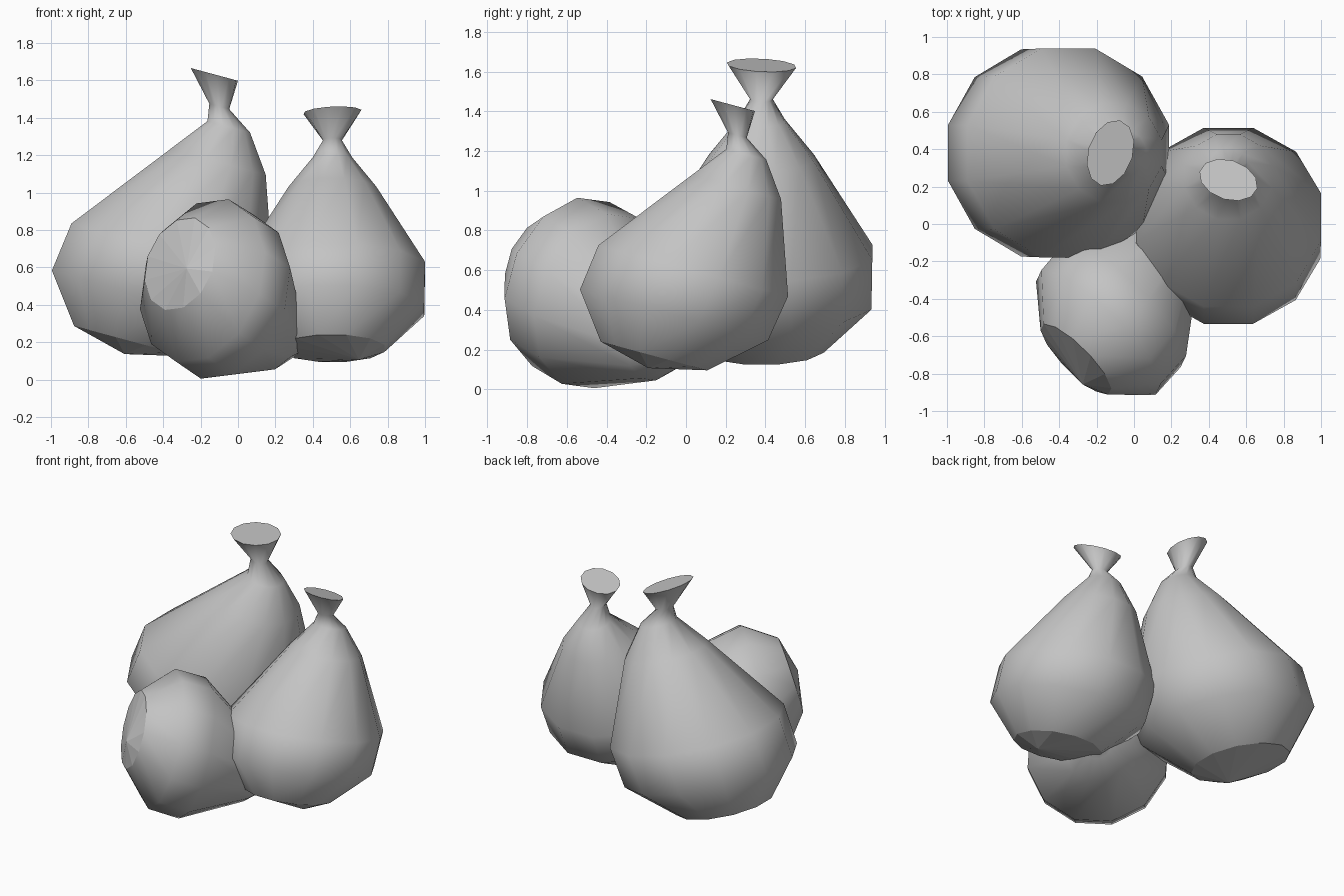
import bpy
import bmesh
from math import cos, sin, pi
from mathutils import Vector

SIDES = 12

cube = bpy.data.objects.get("Cube")
if cube:
    bpy.data.objects.remove(cube, do_unlink=True)

grey = bpy.data.materials.new("grey plastic")
grey.use_nodes = True
colour = (0.55, 0.55, 0.55, 1)
grey.diffuse_color = colour
grey.node_tree.nodes["Principled BSDF"].inputs["Base Color"].default_value = colour

# Sack rings from base to neck: height along axis, sideways shift, radius
BODY = [(-0.224, -0.043, 0.285), (0, 0, 0.503), (0.237, 0.035, 0.507),
        (0.694, 0.134, 0.24), (0.866, 0.14, 0.107), (0.947, 0.072, 0.05)]


def make_bag(name, centre, axis, lean, scale):
    """Tied sack around a leaning axis, closed by a fan base and an oval mouth."""
    centre = Vector(centre)
    a = Vector(axis).normalized()
    u = Vector(lean)
    u = (u - a * u.dot(a)).normalized()
    v = a.cross(u)
    bm = bmesh.new()

    def point(h, s, t):
        return bm.verts.new(centre + scale * (a * h + u * s + v * t))

    angles = [2 * pi * (k + 0.5) / SIDES for k in range(SIDES)]
    rings = [[point(h, shift + r * cos(t), r * sin(t)) for t in angles]
             for h, shift, r in BODY]

    # Flared oval mouth, turned a little about the axis
    turn = 0.35
    mouth = []
    for t in angles:
        p, q = 0.108 * cos(t + turn), 0.16 * sin(t + turn)
        mouth.append(point(1.086, 0.011 + p * cos(turn) + q * sin(turn),
                           q * cos(turn) - p * sin(turn)))
    rings.append(mouth)

    # Smooth sides
    for low, high in zip(rings, rings[1:]):
        for k in range(SIDES):
            n = (k + 1) % SIDES
            bm.faces.new((low[k], low[n], high[n], high[k])).smooth = True

    # Flat mouth and faceted, slightly bulging base
    bm.faces.new(mouth)
    tip = point(-0.29, -0.055, -0.14)
    for k in range(SIDES):
        bm.faces.new((rings[0][(k + 1) % SIDES], rings[0][k], tip))

    bmesh.ops.recalc_face_normals(bm, faces=bm.faces)
    mesh = bpy.data.meshes.new(name)
    bm.to_mesh(mesh)
    bm.free()
    mesh.materials.append(grey)
    bpy.context.collection.objects.link(bpy.data.objects.new(name, mesh))


make_bag("back_bag", (-0.46, 0.38, 0.44), (0.26, 0, 0.966), (1, 0, 0), 1.14)
make_bag("left_bag", (0.505, -0.06, 0.375), (0, 0.26, 0.966), (0, 1, 0), 1.01)
make_bag("fallen_bag", (-0.19, -0.58, 0.53), (0.68, 0.68, -0.27),
         (-0.47, 0.12, -0.88), 0.91)
